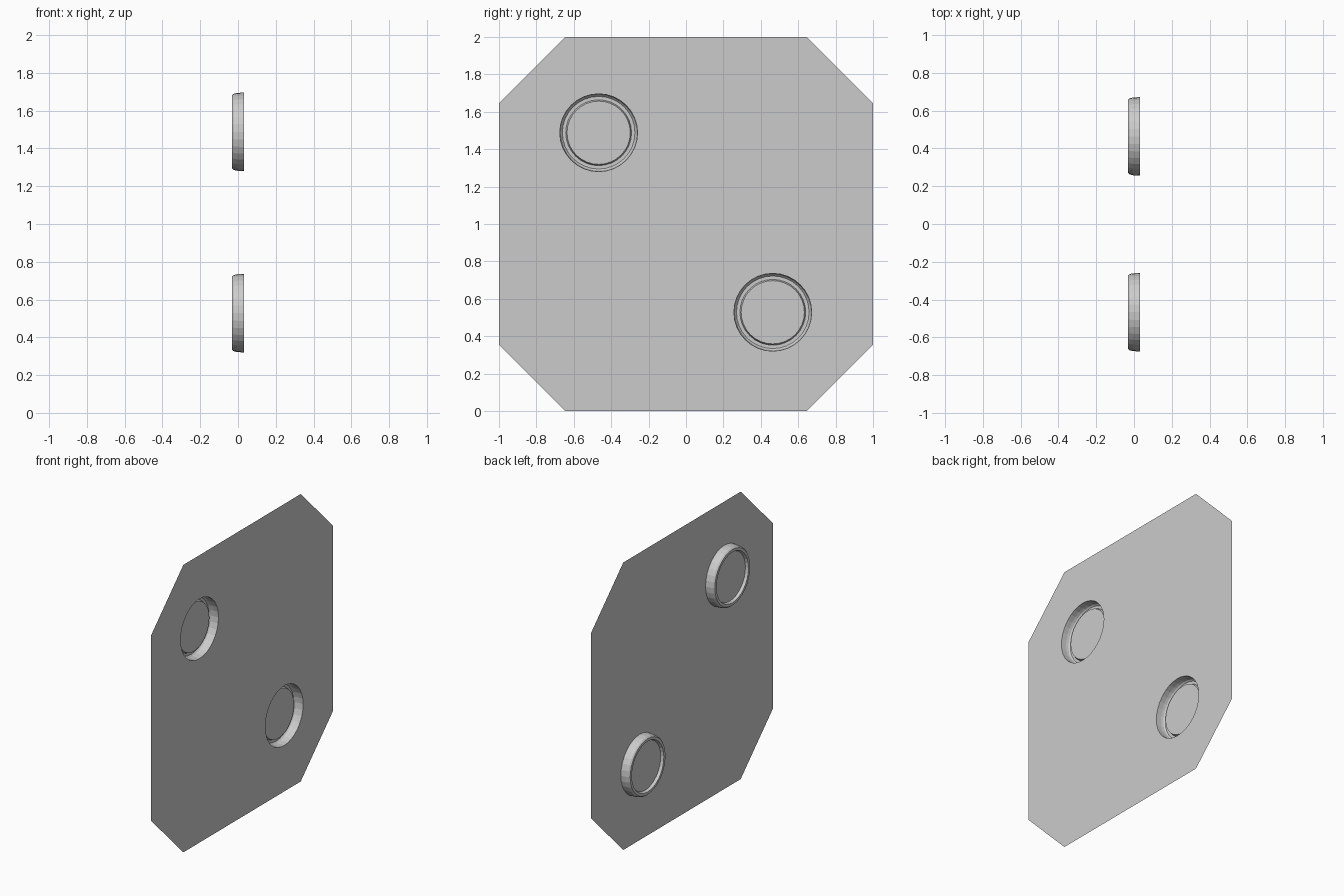
import bpy, bmesh
from math import sin, cos, tau

if "Cube" in bpy.data.objects:
    bpy.data.objects.remove(bpy.data.objects["Cube"])

X_PLATE = 0.031
SIDES = 32
CENTRES = [(-0.467, 1.488), (0.464, 0.528)]
# dish cross-section, (radius, x) from the plate edge to the recessed floor
PROFILE = [(0.208, X_PLATE), (0.206, -0.005), (0.202, -0.022), (0.194, -0.031),
           (0.176, -0.031), (0.169, -0.012)]


def finish(bm, name):
    mesh = bpy.data.meshes.new(name)
    bm.to_mesh(mesh)
    bm.free()
    obj = bpy.data.objects.new(name, mesh)
    bpy.context.collection.objects.link(obj)


def circle(bm, centre, radius, x):
    cy, cz = centre
    return [bm.verts.new((x, cy + radius * cos(tau * i / SIDES), cz + radius * sin(tau * i / SIDES)))
            for i in range(SIDES)]


# Thin eight-sided sheet with two round openings
bm = bmesh.new()
quarter = [(1, 0.645), (0.645, 1)]
corners = quarter + [(-y, z) for y, z in reversed(quarter)]
corners += [(-y, -z) for y, z in corners]
loops = [[bm.verts.new((X_PLATE, y, z + 1)) for y, z in corners]]
loops += [circle(bm, c, PROFILE[0][0], X_PLATE) for c in CENTRES]
edges = [bm.edges.new((loop[i - 1], loop[i])) for loop in loops for i in range(len(loop))]
bmesh.ops.triangle_fill(bm, edges=edges, use_beauty=True, normal=(1, 0, 0))
finish(bm, "plate")

# Pressed round dishes, each with a raised rim and a recessed floor
for n, centre in enumerate(CENTRES):
    bm = bmesh.new()
    rings = [circle(bm, centre, r, x) for r, x in PROFILE]
    for a, b in zip(rings, rings[1:]):
        for i in range(SIDES):
            bm.faces.new((a[i - 1], a[i], b[i], b[i - 1]))
    bm.faces.new(rings[-1])
    finish(bm, ("upper_dish", "lower_dish")[n])
